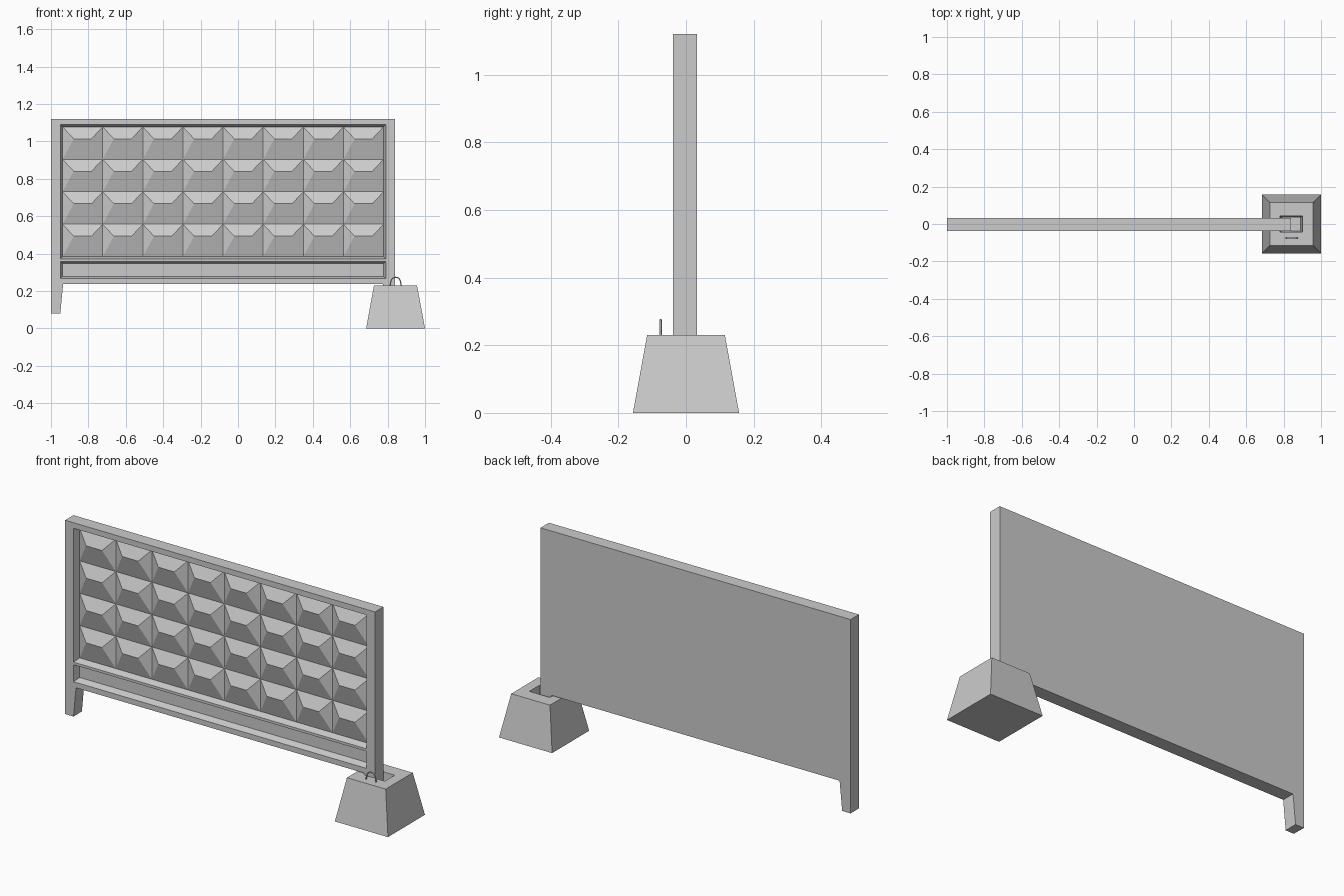
import bpy, bmesh, math

if "Cube" in bpy.data.objects:
    bpy.data.objects.remove(bpy.data.objects["Cube"])

PANEL_MID = -0.08      # centre line of the slab
FRONT, FLOOR, BACK = -0.038, -0.002, 0.033


def make_object(name, verts, faces):
    mesh = bpy.data.meshes.new(name)
    mesh.from_pydata(verts, [], faces)
    bm = bmesh.new()
    bm.from_mesh(mesh)
    bmesh.ops.remove_doubles(bm, verts=bm.verts, dist=1e-5)
    bmesh.ops.recalc_face_normals(bm, faces=bm.faces)
    bm.to_mesh(mesh)
    bm.free()
    ob = bpy.data.objects.new(name, mesh)
    bpy.context.collection.objects.link(ob)
    return ob


def loft(name, a, b):
    """Closed solid between two matching loops of points."""
    n = len(a)
    sides = [(i, (i + 1) % n, n + (i + 1) % n, n + i) for i in range(n)]
    return make_object(name, a + b, sides + [tuple(range(n)), tuple(range(n, 2 * n))])


def rect_z(x0, x1, y0, y1, z):
    return [(x0, y0, z), (x1, y0, z), (x1, y1, z), (x0, y1, z)]


def rect_y(x0, x1, z0, z1, y):
    return [(x0, y, z0), (x1, y, z0), (x1, y, z1), (x0, y, z1)]


def cut(target, cutter):
    mod = target.modifiers.new("cut", 'BOOLEAN')
    mod.operation = 'DIFFERENCE'
    mod.solver = 'EXACT'
    mod.object = cutter
    cutter.hide_render = True
    bpy.context.view_layer.objects.active = target
    bpy.ops.object.modifier_apply(modifier=mod.name)
    bpy.data.objects.remove(cutter)


# Slab with two short tapered legs
half = [(0.92, 1.12), (0.92, 0.08), (0.87, 0.08), (0.855, 0.238)]
outline = [(PANEL_MID + x, z) for x, z in half]
outline += [(PANEL_MID - x, z) for x, z in reversed(half)]
slab = loft("fence_slab",
            [(x, FRONT, z) for x, z in outline],
            [(x, BACK, z) for x, z in outline])

# Two recesses with slanted walls
for z0, z1 in ((0.372, 1.09), (0.267, 0.358)):
    t = 0.012
    w = 0.870
    k = t * 0.02 / (FLOOR - FRONT)
    cut(slab, loft("recess_cutter",
                   rect_y(PANEL_MID - w - k, PANEL_MID + w + k, z0 - k, z1 + k, FRONT - 0.02),
                   rect_y(PANEL_MID - w + t, PANEL_MID + w - t, z0 + t, z1 - t, FLOOR)))

# Relief of 8 x 4 ridged pyramids
cols, rows = 8, 4
x_start, z_start, cw, ch = PANEL_MID - 0.858, 0.384, 1.716 / 8, 0.694 / 4
verts, faces = [], []
for c in range(cols):
    for r in range(rows):
        x, z, n = x_start + c * cw, z_start + r * ch, len(verts)
        ridge_z, ridge_y = z + ch * 0.63, FLOOR - 0.032
        verts += rect_y(x, x + cw, z, z + ch, FLOOR)
        verts += [(x + 0.06, ridge_y, ridge_z), (x + cw - 0.06, ridge_y, ridge_z)]
        faces += [(n, n + 1, n + 5, n + 4), (n + 2, n + 3, n + 4, n + 5),
                  (n + 1, n + 2, n + 5), (n + 3, n, n + 4)]
make_object("pyramid_relief", verts, faces)

# Tapered foot block with a socket for two slab legs
block = loft("foot_block",
             rect_z(0.685, 1.0, -0.157, 0.157, 0.0),
             rect_z(0.727, 0.957, -0.115, 0.115, 0.23))
cut(block, loft("socket_cutter",
                rect_z(0.792, 0.889, -0.0385, 0.0335, 0.079),
                rect_z(0.779, 0.902, -0.0425, 0.0425, 0.24)))

# Lifting loop
points = [(0.809, 0.20), (0.813, 0.23)]
for i in range(9):
    a = math.pi * (1 - i / 8)
    points.append((0.843 + 0.026 * math.cos(a), 0.248 + 0.026 * math.sin(a)))
points += [(0.873, 0.23), (0.877, 0.20)]
curve = bpy.data.curves.new("lifting_loop", 'CURVE')
curve.dimensions = '3D'
curve.bevel_depth = 0.0035
curve.bevel_resolution = 1
curve.use_fill_caps = True
spline = curve.splines.new('POLY')
spline.points.add(len(points) - 1)
for p, (x, z) in zip(spline.points, points):
    p.co = (x, -0.075, z, 1)
bpy.context.collection.objects.link(bpy.data.objects.new("lifting_loop", curve))
